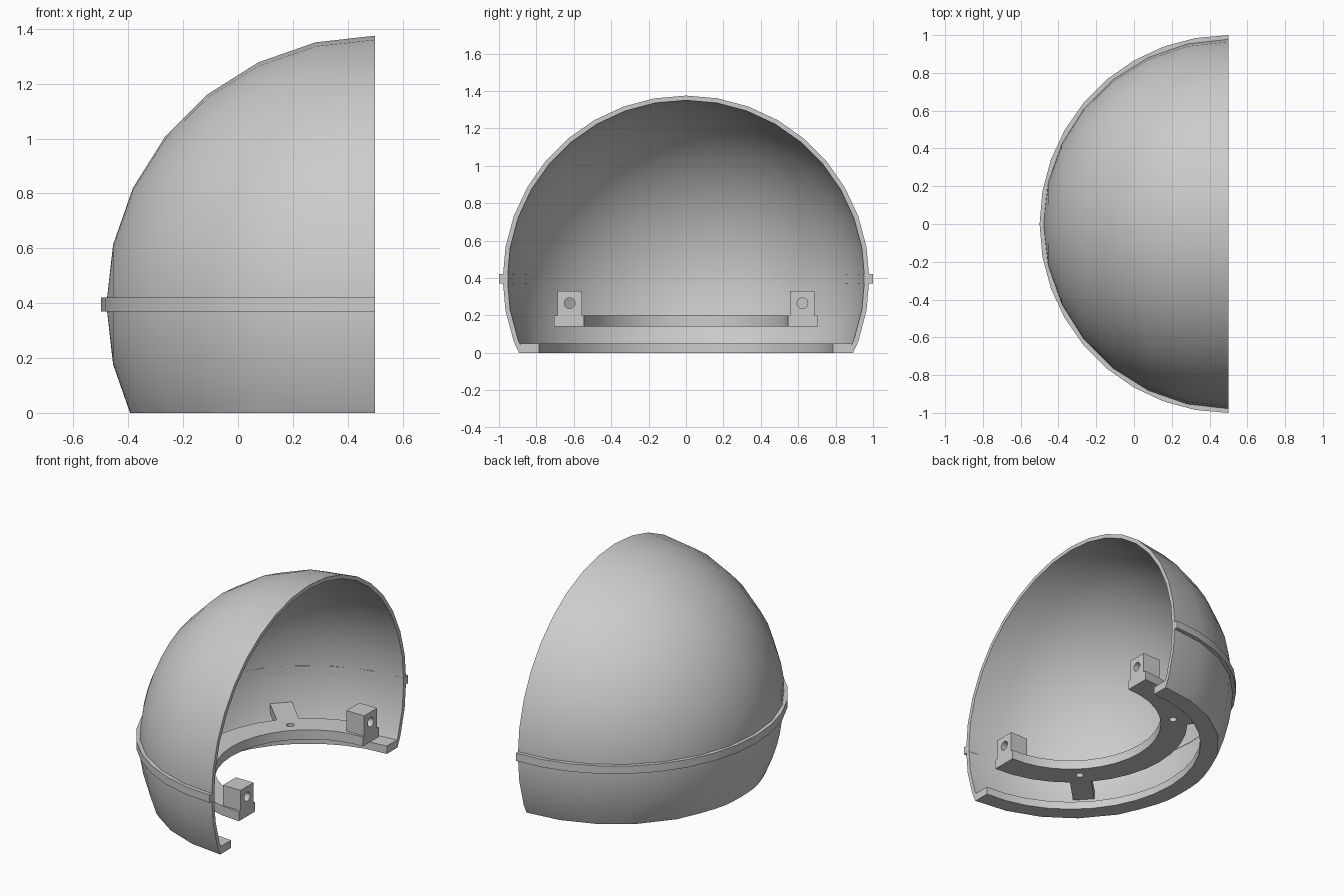
import bpy, bmesh
from math import sin, cos, pi, radians
from mathutils import Vector, Matrix

cube = bpy.data.objects.get("Cube")
if cube:
    bpy.data.objects.remove(cube, do_unlink=True)

CUT_X = 0.5        # open cut plane, also the dome axis
MID_Z = 0.395      # height of the dome centre

grey = bpy.data.materials.new("plain_grey")
grey.use_nodes = True
colour = (0.6, 0.6, 0.6, 1)
grey.diffuse_color = colour
grey.node_tree.nodes["Principled BSDF"].inputs["Base Color"].default_value = colour


def finish(name, bm):
    bmesh.ops.recalc_face_normals(bm, faces=bm.faces[:])
    mesh = bpy.data.meshes.new(name)
    bm.to_mesh(mesh)
    bm.free()
    mesh.materials.append(grey)
    obj = bpy.data.objects.new(name, mesh)
    bpy.context.collection.objects.link(obj)
    return obj


def activate(obj):
    bpy.ops.object.select_all(action="DESELECT")
    obj.select_set(True)
    bpy.context.view_layer.objects.active = obj


def half_ring(name, inner, outer, low, high, steps=18):
    """Rectangular section swept half a turn behind the cut plane."""
    bm = bmesh.new()
    section = [(inner, low), (outer, low), (outer, high), (inner, high)]
    loops = []
    for i in range(steps + 1):
        a = pi / 2 + pi * i / steps
        loops.append([bm.verts.new((CUT_X + r * cos(a), r * sin(a), z)) for r, z in section])
    for a, b in zip(loops, loops[1:]):
        for j in range(4):
            k = (j + 1) % 4
            bm.faces.new((a[j], a[k], b[k], b[j]))
    bm.faces.new(loops[0])
    bm.faces.new(loops[-1])
    return finish(name, bm)


def box(name, size, centre, turn=0):
    bm = bmesh.new()
    matrix = Matrix.Translation(centre) @ Matrix.Rotation(turn, 4, "Z") @ Matrix.Diagonal((*size, 1))
    bmesh.ops.create_cube(bm, size=1, matrix=matrix)
    return finish(name, bm)


def drill(obj, radius, centre, axis):
    """Cut a round hole through a part."""
    bm = bmesh.new()
    turn = Vector((0, 0, 1)).rotation_difference(Vector(axis)).to_matrix().to_4x4()
    bmesh.ops.create_cone(bm, cap_ends=True, segments=24, radius1=radius, radius2=radius,
                          depth=0.4, matrix=Matrix.Translation(centre) @ turn)
    cutter = finish("hole_cutter", bm)
    cutter.hide_render = True
    mod = obj.modifiers.new("hole", "BOOLEAN")
    mod.operation = "DIFFERENCE"
    mod.solver = "EXACT"
    mod.object = cutter
    activate(obj)
    bpy.ops.object.modifier_apply(modifier=mod.name)
    bpy.data.objects.remove(cutter, do_unlink=True)


def dome_shell(outer, inner, rings=7, sides=36):
    """Hollow half sphere with its pole facing -x, sliced flat at the floor."""
    bm = bmesh.new()
    arc = [pi / 2 * i / rings for i in range(rings + 1)]
    profile = [(outer * cos(a), outer * sin(a)) for a in reversed(arc)]
    profile += [(inner * cos(a), inner * sin(a)) for a in arc]
    verts = [bm.verts.new((CUT_X - d, 0, MID_Z + r)) for r, d in profile]
    edges = [bm.edges.new(pair) for pair in zip(verts, verts[1:])]
    bmesh.ops.spin(bm, geom=verts + edges, cent=(CUT_X, 0, MID_Z), axis=(1, 0, 0),
                   angle=2 * pi, steps=sides)
    bmesh.ops.remove_doubles(bm, verts=bm.verts[:], dist=0.0005)
    cut = bmesh.ops.bisect_plane(bm, geom=bm.verts[:] + bm.edges[:] + bm.faces[:],
                                 plane_co=(0, 0, 0), plane_no=(0, 0, -1), clear_outer=True)
    rim = [e for e in cut["geom_cut"] if isinstance(e, bmesh.types.BMEdge)]
    bmesh.ops.triangle_fill(bm, edges=rim, use_beauty=True)
    return finish("dome_shell", bm)


# Dome, outside band and floor lip
parts = [
    dome_shell(0.98, 0.955),
    half_ring("outer_band", 0.951, 1.0, 0.37, 0.42),
    half_ring("floor_lip", 0.785, 0.886, 0, 0.05),
]

# Inner mounting ring with two screw holes
ring = half_ring("mounting_ring", 0.545, 0.705, 0.14, 0.2)
parts.append(ring)

for side, label in ((1, "left"), (-1, "right")):
    # Radial arm joining the ring to the shell
    angle = side * radians(135)
    out = Vector((cos(angle), sin(angle), 0))
    hub = Vector((CUT_X, 0, 0.17))
    drill(ring, 0.023, hub + out * 0.62, (0, 0, 1))
    parts.append(box(f"support_arm_{label}", (0.25, 0.13, 0.06), hub + out * 0.805, angle))

    # Drilled block on each ring end
    block = box(f"end_block_{label}", (0.125, 0.13, 0.13), (CUT_X - 0.0625, side * 0.622, 0.265))
    drill(block, 0.029, (CUT_X - 0.06, side * 0.622, 0.265), (1, 0, 0))
    parts.append(block)

for obj in parts:
    activate(obj)
    bpy.ops.object.shade_smooth_by_angle(angle=radians(30))
